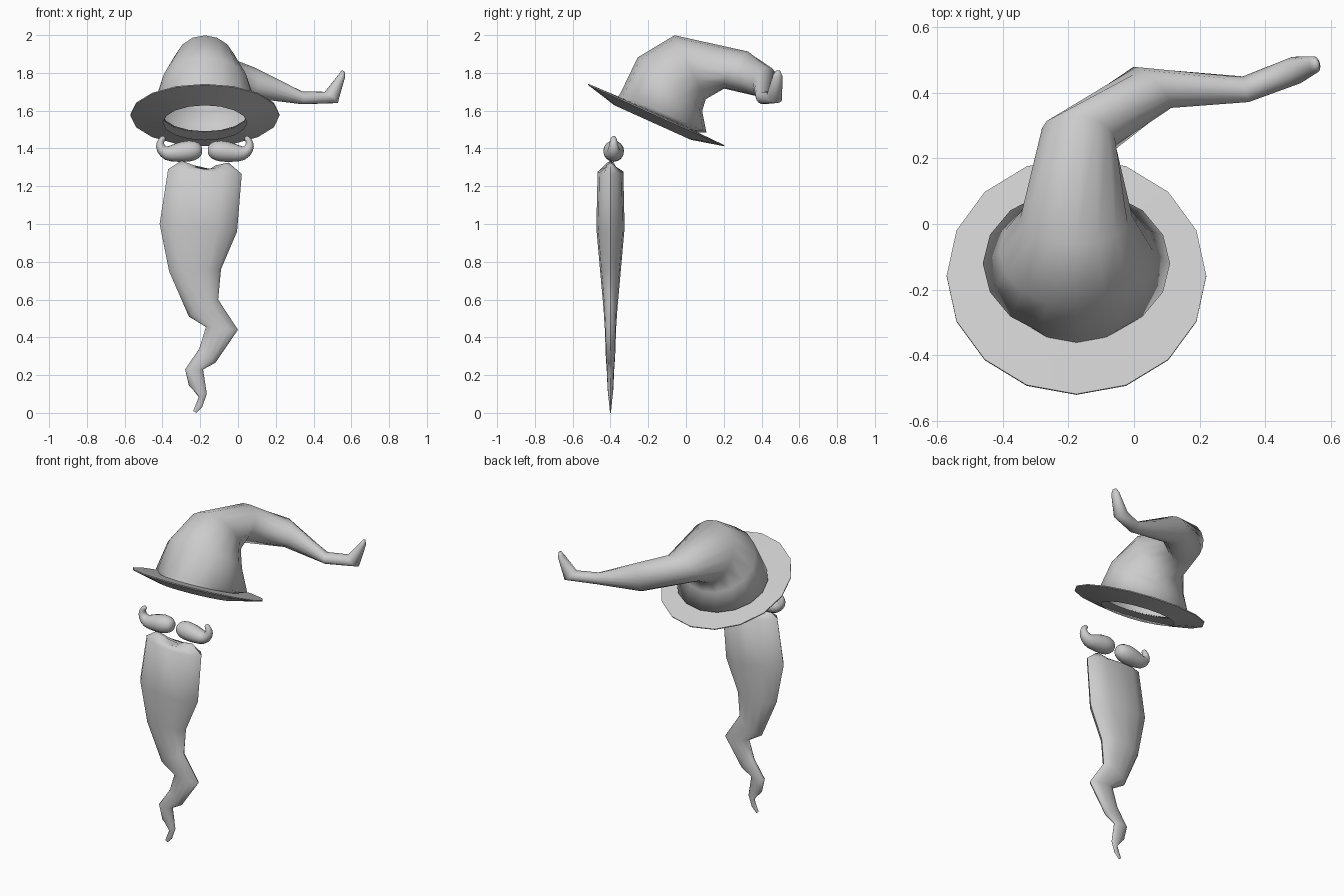
import bpy, bmesh, math
from mathutils import Vector

if "Cube" in bpy.data.objects:
    bpy.data.objects.remove(bpy.data.objects["Cube"])

CX = -0.175                      # symmetry line of hat, moustache and beard


def ring(c, n, ru, rv, sides, u=None):
    """Ellipse of points around c, facing n."""
    c, n = Vector(c), Vector(n).normalized()
    u = Vector(u) if u else n.cross(Vector((0, 0, 1))).normalized()
    v = n.cross(u).normalized()
    return [c + u * ru * math.cos(a) + v * rv * math.sin(a)
            for a in (2 * math.pi * i / sides for i in range(sides))]


def loft(name, rings, cap_start=True, cap_end=True, angle=180, loc=(0, 0, 0)):
    """Skin a list of equal rings into one object."""
    bm = bmesh.new()
    rows = [[bm.verts.new(p) for p in r] for r in rings]
    k = len(rows[0])
    for a, b in zip(rows, rows[1:]):
        for i in range(k):
            j = (i + 1) % k
            bm.faces.new((a[i], a[j], b[j], b[i]))
    if cap_start:
        bm.faces.new(rows[0][::-1])
    if cap_end:
        bm.faces.new(rows[-1])
    bmesh.ops.recalc_face_normals(bm, faces=bm.faces)
    me = bpy.data.meshes.new(name)
    bm.to_mesh(me)
    bm.free()
    ob = bpy.data.objects.new(name, me)
    ob.location = loc
    bpy.context.collection.objects.link(ob)
    bpy.ops.object.select_all(action='DESELECT')
    ob.select_set(True)
    bpy.context.view_layer.objects.active = ob
    bpy.ops.object.shade_smooth_by_angle(angle=math.radians(angle))
    return ob


# Hat brim: tilted ring with a hole below, thin outer edge
N = Vector((0, 0.411, 0.911))
centre = Vector((CX, -0.158, 1.578))
brim = [(0.222, -0.045), (0.395, -0.004), (0.395, 0.002), (0.225, 0.006)]
loft("hat_brim", [ring(centre + N * h, N, r, r, 16) for r, h in brim],
     False, False, 25)

# Hat crown: bulging base that bends back, then sideways into a curled tip
crown = [
    (centre, N, 0.225, 0.225),
    ((CX, -0.12, 1.588), N, 0.285, 0.25),
    ((CX, -0.085, 1.74), (0, 0.64, 0.77), 0.235, 0.222),
    ((CX, 0.022, 1.83), (0, 0.9, 0.44), 0.17, 0.188),
    ((-0.168, 0.265, 1.815), (0.18, 0.8, -0.55), 0.115, 0.118),
    ((0.055, 0.415, 1.752), (0.72, 0.68, -0.25), 0.085, 0.084),
    ((0.34, 0.41, 1.668), (0.97, 0.22, 0), 0.04, 0.034),
    ((0.493, 0.468, 1.67), (0.62, 0.2, 0.76), 0.042, 0.046),
    ((0.55, 0.485, 1.785), (0.4, 0.1, 0.9), 0.026, 0.018),
    ((0.557, 0.487, 1.81), (0.4, 0.1, 0.9), 0.012, 0.008),
]
loft("hat_crown", [ring(c, n, a, b, 16) for c, n, a, b in crown], False, True)

# Moustache: one lobe with an upturned curl, mirrored
lobe = [  # x, z, direction x, direction z, radius
    (-0.014, 0.002, -1, 0, 0.02),
    (-0.03, 0.003, -1, 0, 0.048),
    (-0.08, 0, -1, -0.05, 0.066),
    (-0.15, -0.008, -1, -0.1, 0.055),
    (-0.205, -0.017, -1, 0.2, 0.044),
    (-0.235, 0.01, -0.5, 1, 0.032),
    (-0.24, 0.045, 0.1, 1, 0.022),
    (-0.222, 0.068, 0.8, 0.8, 0.018),
    (-0.212, 0.074, 0.8, 0.6, 0.009),
]
stache = loft("moustache",
              [ring((x, 0, z), (dx, 0, dz), r, r, 8, (0, 1, 0))
               for x, z, dx, dz, r in lobe], loc=(CX, -0.383, 1.387))
stache.modifiers.new("mirror", 'MIRROR').use_clip = False
sub = stache.modifiers.new("smooth", 'SUBSURF')
sub.levels = sub.render_levels = 1

# Beard: flattened wavy strand; left x, z, right x, z, half thickness, dip
beard = [
    (-0.23, 1.31, -0.12, 1.31, 0.012, 0.025),
    (-0.30, 1.335, -0.05, 1.325, 0.035, 0.04),
    (-0.37, 1.29, 0.02, 1.265, 0.068, 0),
    (-0.415, 1.0, -0.005, 0.96, 0.075, 0),
    (-0.365, 0.75, -0.09, 0.76, 0.055, 0),
    (-0.26, 0.51, -0.105, 0.60, 0.037, 0),
    (-0.17, 0.455, 0.0, 0.44, 0.03, 0),
    (-0.205, 0.34, -0.12, 0.265, 0.025, 0),
    (-0.28, 0.23, -0.185, 0.23, 0.02, 0),
    (-0.26, 0.145, -0.165, 0.10, 0.015, 0),
    (-0.205, 0.09, -0.19, 0.03, 0.008, 0),
    (-0.237, 0.01, -0.22, 0.0, 0.003, 0),
]


def strand(lx, lz, rx, rz, t, dip):
    pts = []
    for i in range(12):
        a = 2 * math.pi * i / 12
        f = 0.5 + 0.5 * math.cos(a)
        pts.append(Vector((lx + (rx - lx) * f, -0.4 + t * math.sin(a),
                           lz + (rz - lz) * f - dip * math.sin(a) ** 2)))
    return pts


loft("beard", [strand(*b) for b in beard], angle=60)
